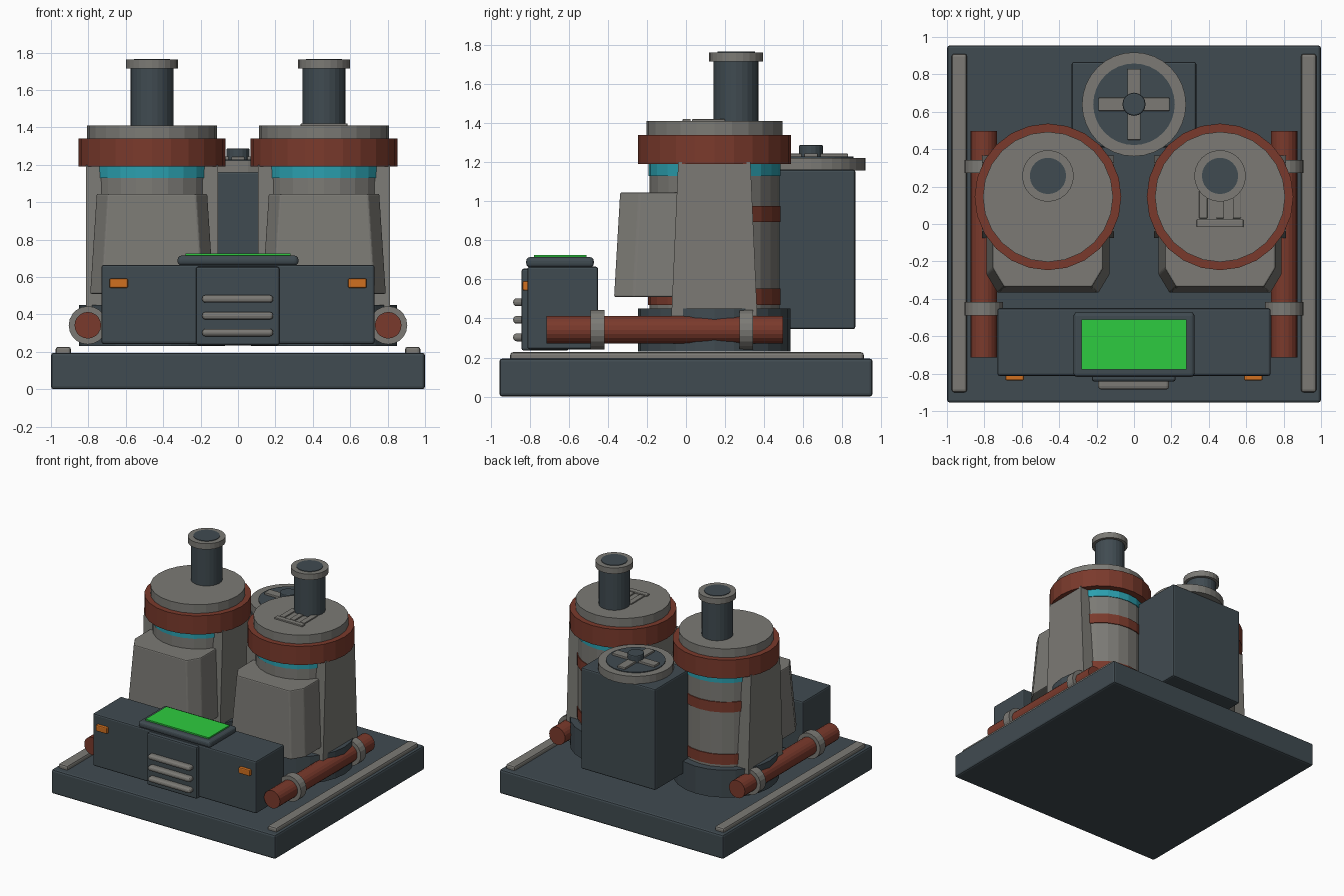
import bpy, bmesh, math
from mathutils import Matrix

if "Cube" in bpy.data.objects:
    bpy.data.objects.remove(bpy.data.objects["Cube"])


def mat(name, rgb):
    m = bpy.data.materials.new(name)
    m.diffuse_color = (*rgb, 1)
    m.use_nodes = True
    m.node_tree.nodes["Principled BSDF"].inputs["Base Color"].default_value = m.diffuse_color
    return m


SLATE = mat("dark slate", (0.051, 0.07, 0.082))
GREY = mat("warm grey", (0.2, 0.195, 0.178))
RUST = mat("rust red", (0.195, 0.042, 0.025))
CYAN = mat("cyan", (0.024, 0.35, 0.43))
GREEN = mat("screen green", (0.027, 0.6, 0.05))
ORANGE = mat("lamp orange", (0.63, 0.16, 0.014))


def finish(name, bm, material, bevel=0, segments=2):
    bmesh.ops.recalc_face_normals(bm, faces=bm.faces)
    me = bpy.data.meshes.new(name)
    bm.to_mesh(me)
    bm.free()
    me.materials.append(material)
    ob = bpy.data.objects.new(name, me)
    bpy.context.collection.objects.link(ob)
    if bevel:
        mod = ob.modifiers.new("bevel", 'BEVEL')
        mod.width, mod.segments = bevel, segments
    return ob


def box(name, material, x, y, z, bevel=0, segments=2):
    """Box from (min, max) ranges."""
    bm = bmesh.new()
    bmesh.ops.create_cube(bm, size=1)
    for v in bm.verts:
        for i, (a, b) in enumerate((x, y, z)):
            v.co[i] = (a + b) / 2 + v.co[i] * (b - a)
    return finish(name, bm, material, bevel, segments)


def drum(name, material, x, y, z, r, sides=24, bevel=0):
    """Upright cylinder between two heights."""
    bm = bmesh.new()
    bmesh.ops.create_cone(bm, cap_ends=True, segments=sides, radius1=r, radius2=r,
                          depth=z[1] - z[0],
                          matrix=Matrix.Translation((x, y, (z[0] + z[1]) / 2)))
    return finish(name, bm, material, bevel)


def pipe(name, material, x, y, z, r, sides=20):
    """Cylinder lying along y."""
    bm = bmesh.new()
    m = Matrix.Translation((x, (y[0] + y[1]) / 2, z)) @ Matrix.Rotation(math.pi / 2, 4, 'X')
    bmesh.ops.create_cone(bm, cap_ends=True, segments=sides, radius1=r, radius2=r,
                          depth=y[1] - y[0], matrix=m)
    return finish(name, bm, material)


def loft(name, material, low, high, z, bevel=0):
    """Solid between two outlines with the same point count."""
    bm = bmesh.new()
    a = [bm.verts.new((*p, z[0])) for p in low]
    b = [bm.verts.new((*p, z[1])) for p in high]
    bm.faces.new(a)
    bm.faces.new(b)
    for i in range(len(a)):
        j = (i + 1) % len(a)
        bm.faces.new((a[i], a[j], b[j], b[i]))
    return finish(name, bm, material, bevel)


def tube(name, material, x, y, z, r_in, r_out, sides=24):
    """Flat ring with a hole."""
    bm = bmesh.new()
    rings = []
    for r, h in ((r_in, z[0]), (r_out, z[0]), (r_out, z[1]), (r_in, z[1])):
        rings.append([bm.verts.new((x + r * math.cos(t), y + r * math.sin(t), h))
                      for t in (2 * math.pi * i / sides for i in range(sides))])
    for k in range(4):
        p, q = rings[k], rings[(k + 1) % 4]
        for i in range(sides):
            j = (i + 1) % sides
            bm.faces.new((p[i], p[j], q[j], q[i]))
    return finish(name, bm, material)


# Base plate
box("base_plate", SLATE, (-1, 1), (-0.955, 0.955), (0, 0.195), 0.015)

TY = 0.145
for s, side in ((-1, "left"), (1, "right")):
    cx = 0.46 * s
    # Edge rail
    box(side + "_rail", GREY, sorted((0.893 * s, 0.975 * s)), (-0.9, 0.91), (0.18, 0.227), 0.014)

    # Tank: foot, body, bands, glowing strip, collar and lid
    drum(side + "_tank_foot", SLATE, cx, TY, (0.23, 0.45), 0.39)
    drum(side + "_tank_body", GREY, cx, TY, (0.45, 1.2), 0.333)
    for i, z in enumerate(((0.47, 0.553), (0.893, 0.975))):
        drum(f"{side}_tank_band_{i}", RUST, cx, TY, z, 0.34)
    drum(side + "_glow_strip", CYAN, cx, TY, (1.13, 1.195), 0.338)
    drum(side + "_tank_collar", RUST, cx, TY, (1.19, 1.34), 0.392)
    drum(side + "_tank_lid", GREY, cx, TY, (1.33, 1.41), 0.348)

    # Tapered buttresses on both flanks of the tank
    for d, flank in ((-1, "a"), (1, "b")):
        x0, x1 = cx + 0.2 * d, cx + 0.352 * d
        low = [(x0, TY - 0.22), (x1, TY - 0.22), (x1, TY + 0.22), (x0, TY + 0.22)]
        high = [(x0, TY - 0.185), (x1, TY - 0.185), (x1, TY + 0.185), (x0, TY + 0.185)]
        loft(f"{side}_buttress_{flank}", GREY, low, high, (0.41, 1.2))

    # Front housing with chamfered corners
    def outline(w, front):
        return [(cx - w, 0.0), (cx - w, front + 0.1), (cx - w + 0.06, front),
                (cx + w - 0.06, front), (cx + w, front + 0.1), (cx + w, 0.0)]
    loft(side + "_front_housing", GREY, outline(0.33, -0.368), outline(0.295, -0.337),
         (0.51, 1.045), 0.008)

    # Chimney
    drum(side + "_chimney", SLATE, cx, 0.257, (1.4, 1.74), 0.115)
    tube(side + "_chimney_rim", GREY, cx, 0.257, (1.715, 1.762), 0.097, 0.138)
    drum(side + "_chimney_cap", SLATE, cx, 0.257, (1.72, 1.766), 0.097)

    # Side pipe with clamps
    pipe(side + "_pipe", RUST, 0.803 * s, (-0.713, 0.497), 0.342, 0.071)
    for i, y in enumerate((-0.453, 0.308)):
        pipe(f"{side}_pipe_clamp_{i}", GREY, 0.803 * s, (y - 0.035, y + 0.035), 0.342, 0.102)

    # Console lamp
    box(side + "_lamp", ORANGE, sorted((0.588 * s, 0.688 * s)), (-0.836, -0.8),
        (0.542, 0.592), 0.008)

# Grille on the right tank lid
box("grille_bar", GREY, (0.335, 0.585), (-0.017, 0.024), (1.4, 1.422), 0.004)
for i, x in enumerate((0.37, 0.46, 0.55)):
    box(f"grille_rib_{i}", GREY, (x - 0.022, x + 0.022), (0.03, 0.2), (1.4, 1.42), 0.004)

# Console, centre panel and vents
box("console", SLATE, (-0.73, 0.73), (-0.812, -0.45), (0.242, 0.665), 0.012)
box("centre_panel", SLATE, (-0.225, 0.222), (-0.842, -0.6), (0.235, 0.655), 0.012)
for i, z in enumerate((0.303, 0.393, 0.483)):
    box(f"vent_slat_{i}", GREY, (-0.192, 0.188), (-0.885, -0.82), (z - 0.02, z + 0.02), 0.018, 3)

# Screen
box("screen_bezel", SLATE, (-0.323, 0.323), (-0.818, -0.472), (0.662, 0.714), 0.02, 3)
box("screen", GREEN, (-0.282, 0.282), (-0.777, -0.51), (0.7, 0.725))

# Rear cabinet with fan
FY = 0.64
box("rear_cabinet", SLATE, (-0.333, 0.333), (0.41, 0.867), (0.345, 1.162), 0.012)
tube("fan_ring", GREY, 0, FY, (1.158, 1.222), 0.218, 0.278, 32)
drum("fan_well", SLATE, 0, FY, (1.15, 1.228), 0.218, 32)
box("fan_blade_x", GREY, (-0.19, 0.19), (FY - 0.035, FY + 0.035), (1.2, 1.245), 0.005)
box("fan_blade_y", GREY, (-0.035, 0.035), (FY - 0.19, FY + 0.19), (1.2, 1.244), 0.005)
drum("fan_hub", SLATE, 0, FY, (1.2, 1.288), 0.062, 16, 0.008)
